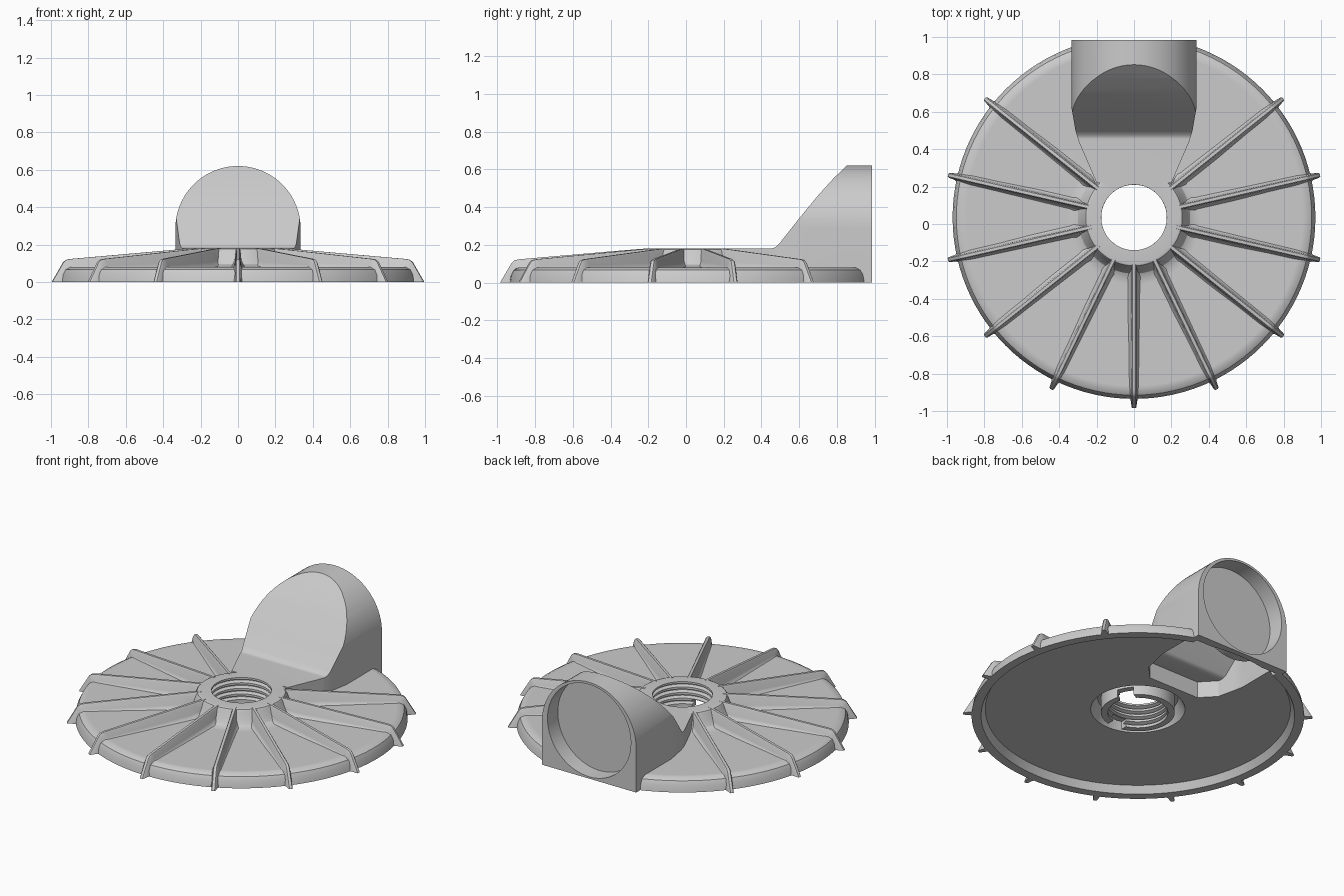
import bpy, bmesh
from math import sin, cos, pi, radians
from mathutils import Matrix, Vector

if "Cube" in bpy.data.objects:
    bpy.data.objects.remove(bpy.data.objects["Cube"], do_unlink=True)

CY = 0.035      # disc centre along y
BACK = 0.985    # plane of the outlet mouth

grey = bpy.data.materials.new("light grey")
grey.use_nodes = True
grey.diffuse_color = (0.6, 0.6, 0.6, 1)
grey.node_tree.nodes["Principled BSDF"].inputs["Base Color"].default_value = (0.6, 0.6, 0.6, 1)


def make(name, bm):
    bmesh.ops.recalc_face_normals(bm, faces=bm.faces)
    mesh = bpy.data.meshes.new(name)
    bm.to_mesh(mesh)
    bm.free()
    mesh.materials.append(grey)
    ob = bpy.data.objects.new(name, mesh)
    bpy.context.collection.objects.link(ob)
    return ob


def revolve(name, profile, steps=112):
    """Closed (radius, z) profile turned round the disc axis."""
    bm = bmesh.new()
    rings = [[bm.verts.new((r * cos(2 * pi * i / steps), CY + r * sin(2 * pi * i / steps), z))
              for r, z in profile] for i in range(steps)]
    n = len(profile)
    for i in range(steps):
        a, b = rings[i], rings[(i + 1) % steps]
        for j in range(n):
            k = (j + 1) % n
            bm.faces.new((a[j], a[k], b[k], b[j]))
    return make(name, bm)


def prism(name, pts, axis, lo, hi):
    """Outline extruded along one axis."""
    place = {"x": lambda p, t: (t, p[0], p[1]),
             "y": lambda p, t: (p[0], t, p[1]),
             "z": lambda p, t: (p[0], p[1], t)}[axis]
    bm = bmesh.new()
    a = [bm.verts.new(place(p, lo)) for p in pts]
    b = [bm.verts.new(place(p, hi)) for p in pts]
    bm.faces.new(a)
    bm.faces.new(b)
    for i in range(len(pts)):
        j = (i + 1) % len(pts)
        bm.faces.new((a[i], a[j], b[j], b[i]))
    return make(name, bm)


def combine(ob, other, operation):
    mod = ob.modifiers.new("combine", "BOOLEAN")
    mod.operation, mod.solver, mod.object = operation, "EXACT", other
    bpy.context.view_layer.objects.active = ob
    bpy.ops.object.modifier_apply(modifier=mod.name)
    bpy.data.objects.remove(other, do_unlink=True)


def smooth(ob, angle):
    bpy.ops.object.select_all(action="DESELECT")
    ob.select_set(True)
    bpy.context.view_layer.objects.active = ob
    bpy.ops.object.shade_smooth_by_angle(angle=radians(angle))


def arc(radius, centre, start, end, steps):
    return [(radius * cos(start + (end - start) * i / steps),
             centre + radius * sin(start + (end - start) * i / steps)) for i in range(steps + 1)]


def chute_shape(name, radius, floor, plan, ramp, end):
    """Arched tunnel trimmed by a tapering plan and a sloping front."""
    arch = [(radius, floor)] + arc(radius, 0.285, 0, pi, 40) + [(-radius, floor)]
    ob = prism(name, arch, "y", 0.1, end)
    plan = plan + [(-x, y) for x, y in reversed(plan)]
    combine(ob, prism("plan", plan, "z", -0.4, 1), "INTERSECT")
    combine(ob, prism("ramp", ramp, "x", -0.6, 0.6), "INTERSECT")
    return ob


# Disc with raised hub, still solid
body = revolve("disc_and_chute", [
    (0.1, 0), (0.97, 0), (0.963, 0.04), (0.95, 0.066), (0.925, 0.08), (0.9, 0.08),
    (0.36, 0.08), (0.325, 0.083), (0.3, 0.095), (0.28, 0.125), (0.265, 0.165),
    (0.258, 0.175), (0.245, 0.18), (0.1, 0.18)])

# Outlet chute, outer skin
outer = chute_shape(
    "outer", 0.335, 0,
    [(0.2, 0.22), (0.295, 0.44), (0.313, 0.5), (0.325, 0.57), (0.345, 0.68), (0.345, 1.2)],
    [(0.15, -0.1), (0.15, 0.18), (0.455, 0.18), (0.475, 0.187), (0.495, 0.207), (0.6, 0.34),
     (0.7, 0.462), (0.78, 0.55), (0.855, 0.623), (0.88, 0.7), (1.2, 0.7), (1.2, -0.1)], 1.05)
combine(body, outer, "UNION")

# Hollow underside with a groove round the threaded collar
combine(body, revolve("underside", [
    (0.05, -0.1), (0.05, 0.02), (0.215, 0.02), (0.215, 0.12), (0.235, 0.12), (0.275, 0.045),
    (0.89, 0.045), (0.915, 0), (0.915, -0.1)]), "DIFFERENCE")

# Passage inside the chute, open below
inner = chute_shape(
    "inner", 0.303, -0.2,
    [(0.18, 0.36), (0.265, 0.45), (0.29, 0.56), (0.32, 0.7), (0.32, 1.2)],
    [(0.3, -0.3), (0.3, 0.15), (0.47, 0.15), (0.5, 0.165), (0.63, 0.325), (0.73, 0.445),
     (0.87, 0.585), (0.9, 0.7), (1.2, 0.7), (1.2, -0.3)], 0.93)
combine(body, inner, "DIFFERENCE")

# Round mouth and flat back
mouth = arc(0.297, 0.309, 0, 2 * pi, 64)[:-1]
combine(body, prism("mouth", mouth, "y", 0.88, 1.2), "DIFFERENCE")
combine(body, prism("back", [(-0.6, -0.2), (0.6, -0.2), (0.6, 0.9), (-0.6, 0.9)],
                    "y", BACK, 1.3), "DIFFERENCE")

# Threaded hole
thread = [(0.05, -0.1), (0.178, -0.1)]
for i in range(4):
    z = 0.03 + 0.036 * i
    thread += [(0.175, z), (0.175, z + 0.008), (0.197, z + 0.016),
               (0.197, z + 0.022), (0.175, z + 0.03)]
thread += [(0.178, 0.3), (0.05, 0.3)]
combine(body, revolve("thread", thread, 80), "DIFFERENCE")

# Notches in the lower edge of the collar
for k in range(3):
    bm = bmesh.new()
    bmesh.ops.create_cube(bm, size=1)
    bm.transform(Matrix.Translation((0, CY, 0)) @ Matrix.Rotation(radians(30 + 120 * k), 4, "Z")
                 @ Matrix.Translation((0.19, 0, 0.02)) @ Matrix.Diagonal((0.08, 0.1, 0.1, 1)))
    combine(body, make("notch", bm), "DIFFERENCE")

smooth(body, 30)
weighted = body.modifiers.new("even shading", "WEIGHTED_NORMAL")
weighted.keep_sharp = True

# Radial ribs: flared feet, sloping crest, turned down over the rim
stations = [  # base and crest as (radius, z)
    ((0.278, 0.088), (0.235, 0.181)), ((0.35, 0.07), (0.35, 0.172)),
    ((0.89, 0.07), (0.92, 0.123)), ((0.92, 0.066), (0.943, 0.118)),
    ((0.936, 0.055), (0.958, 0.105)), ((0.955, 0), (1.02, 0))]
half = [(0.042, 0), (0.026, 0.15), (0.018, 0.35), (0.013, 0.9), (0.008, 1)]
section = half + [(-w, f) for w, f in reversed(half)]


def rib_mesh():
    bm = bmesh.new()
    rows = []
    for base, crest in stations:
        b, c = Vector(base), Vector(crest)
        row = []
        for w, f in section:
            p = b.lerp(c, f)
            row.append(bm.verts.new((p.x, w, p.y)))
        rows.append(row)
    n = len(section)
    for a, b in zip(rows, rows[1:]):
        for j in range(n):
            k = (j + 1) % n
            bm.faces.new((a[j], a[k], b[k], b[j]))
    bm.faces.new(rows[0])
    bm.faces.new(rows[-1])
    return bm


rib = make("rib_1", rib_mesh())
smooth(rib, 35)
for i, k in enumerate(range(-5, 6)):
    ob = rib if i == 0 else bpy.data.objects.new(f"rib_{i + 1}", rib.data)
    if i:
        bpy.context.collection.objects.link(ob)
    ob.location = (0, CY, 0)
    ob.rotation_euler = (0, 0, -pi / 2 + k * 2 * pi / 14)
